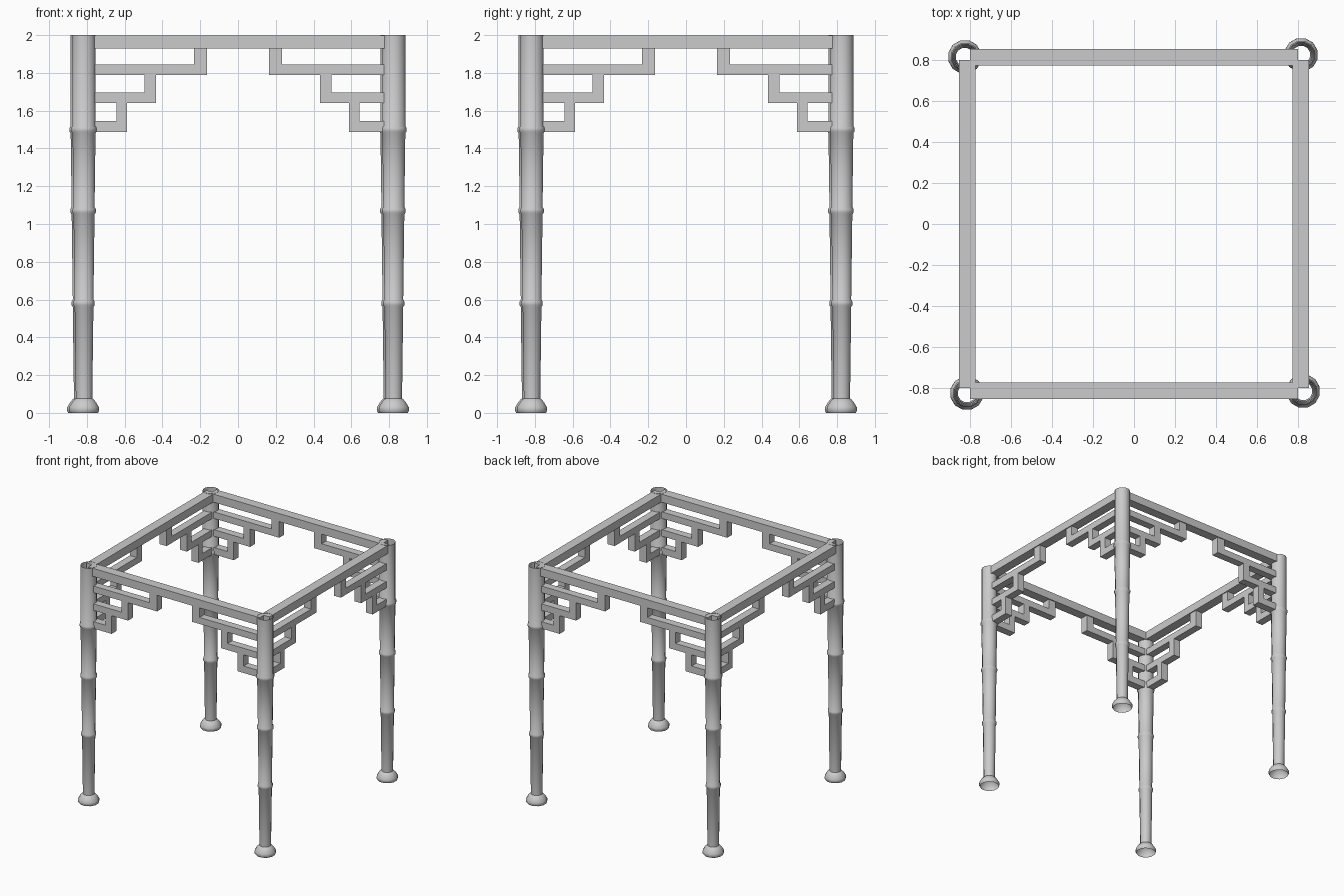
import bpy
import bmesh
import math
from mathutils import Matrix

cube = bpy.data.objects.get("Cube")
if cube:
    bpy.data.objects.remove(cube, do_unlink=True)

SIDES = 12
grey = bpy.data.materials.new("plain grey")
grey.use_nodes = True
colour = (0.6, 0.6, 0.6, 1)
grey.diffuse_color = colour
grey.node_tree.nodes["Principled BSDF"].inputs["Base Color"].default_value = colour


def finish(bm, name, turn):
    """Turn the part about the centre and add it to the scene."""
    bmesh.ops.transform(bm, matrix=Matrix.Rotation(turn, 4, "Z"), verts=bm.verts)
    mesh = bpy.data.meshes.new(name)
    bm.to_mesh(mesh)
    bm.free()
    mesh.materials.append(grey)
    obj = bpy.data.objects.new(name, mesh)
    bpy.context.collection.objects.link(obj)
    return obj


def box(bm, x0, x1, y0, y1, z0, z1):
    size = Matrix.Diagonal((x1 - x0, y1 - y0, z1 - z0, 1))
    middle = Matrix.Translation(((x0 + x1) / 2, (y0 + y1) / 2, (z0 + z1) / 2))
    bmesh.ops.create_cube(bm, size=1, matrix=middle @ size)


# Leg outline: flared foot, tapering shaft, three swollen bamboo joints
def shaft(z):
    return 0.044 + 0.019 * min(z / 1.5, 1)


profile = [(0.076, 0), (0.083, 0.012), (0.082, 0.03), (0.066, 0.056), (0.052, 0.072), (0.045, 0.076)]
for joint in (0.58, 1.07, 1.5):
    r = shaft(joint)
    profile += [(r, joint - 0.02), (r + 0.007, joint - 0.009),
                (r + 0.007, joint + 0.009), (r, joint + 0.02)]
profile.append((shaft(2), 2))


def leg(name, turn):
    # Open tube revolved about the leg's own axis
    bm = bmesh.new()
    rings = []
    for r, z in profile:
        ring = []
        for i in range(SIDES):
            a = math.tau * (i + 0.5) / SIDES
            ring.append(bm.verts.new((-0.815 + r * math.cos(a), -0.825 + r * math.sin(a), z)))
        rings.append(ring)
    for low, high in zip(rings, rings[1:]):
        for i in range(SIDES):
            j = (i + 1) % SIDES
            bm.faces.new((low[i], low[j], high[j], high[i]))
    obj = finish(bm, name, turn)
    bpy.ops.object.select_all(action="DESELECT")
    obj.select_set(True)
    bpy.context.view_layer.objects.active = obj
    bpy.ops.object.shade_smooth_by_angle(angle=math.radians(50))


def rail(name, turn):
    bm = bmesh.new()
    box(bm, -0.80, 0.80, -0.853, -0.773, 1.93, 1.998)
    finish(bm, name, turn)


# Stepped fretwork: inner end, bar bottom, bar top, upright width, upright top
STEPS = [(0.163, 1.79, 1.845, 0.07, 1.93),
         (0.434, 1.64, 1.695, 0.06, 1.79),
         (0.587, 1.487, 1.545, 0.057, 1.64)]


def fretwork(name, turn, side):
    bm = bmesh.new()
    for end, low, high, width, top in STEPS:
        for a, b, z0, z1 in ((end, 0.80, low, high), (end, end + width, high, top)):
            x0, x1 = sorted((side * a, side * b))
            box(bm, x0, x1, -0.845, -0.781, z0, z1)
    finish(bm, name, turn)


# Four identical sides, each turned a quarter circle
for k, side_name in enumerate(("front", "left", "back", "right")):
    angle = k * math.pi / 2
    leg(side_name + "_leg", angle)
    rail(side_name + "_rail", angle)
    fretwork(side_name + "_fretwork_a", angle, -1)
    fretwork(side_name + "_fretwork_b", angle, 1)
